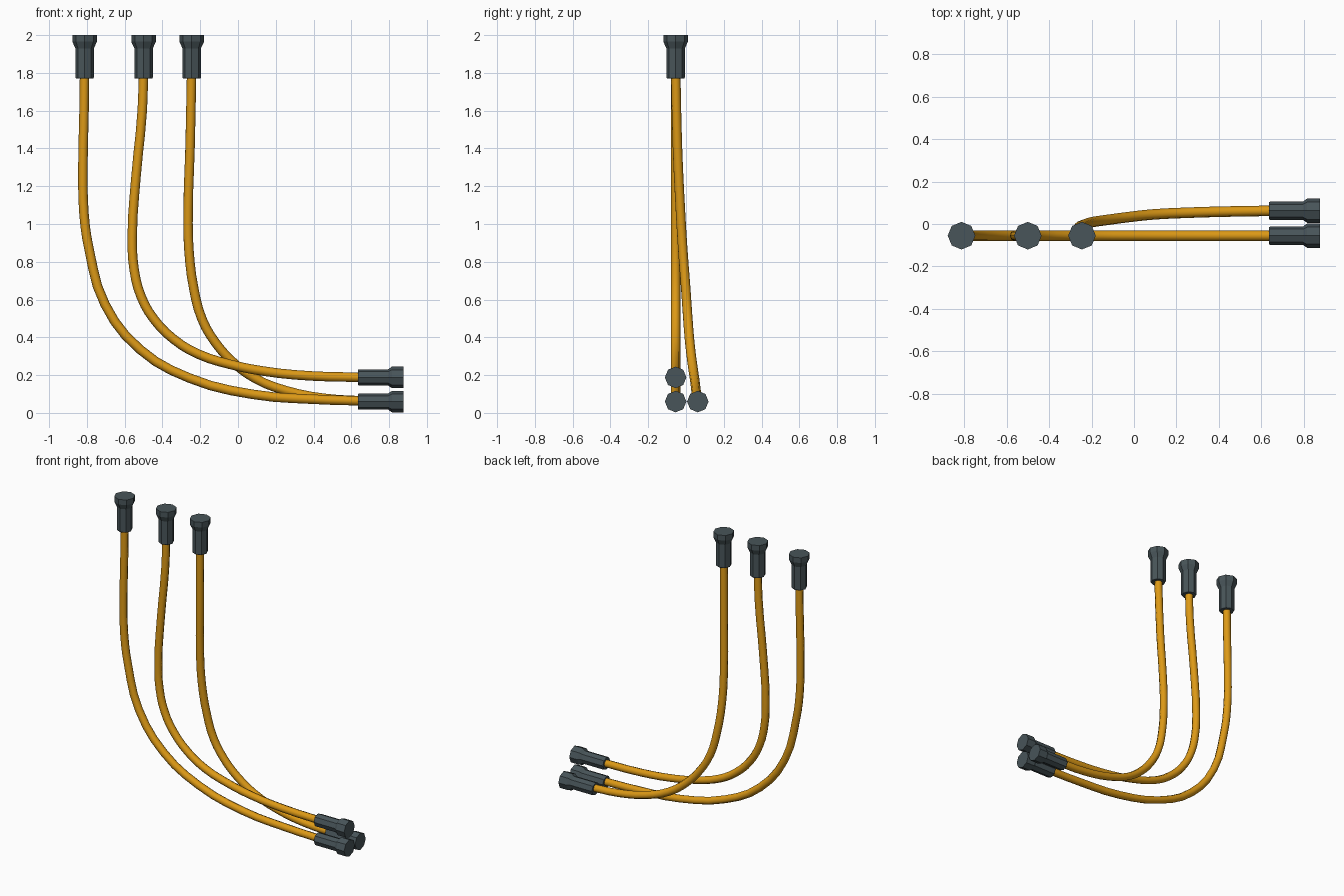
import bpy, bmesh, math
from mathutils import Vector

if "Cube" in bpy.data.objects:
    bpy.data.objects.remove(bpy.data.objects["Cube"])


def material(name, rgb):
    m = bpy.data.materials.new(name)
    m.diffuse_color = (*rgb, 1)
    m.use_nodes = True
    m.node_tree.nodes["Principled BSDF"].inputs["Base Color"].default_value = m.diffuse_color
    return m


ORANGE = material("orange_rubber", (0.72, 0.32, 0.008))
GREY = material("dark_slate", (0.065, 0.09, 0.1))


def cable(name, pts, radius=0.025):
    """Eight-sided tube along a smooth path."""
    cu = bpy.data.curves.new(name, 'CURVE')
    cu.dimensions = '3D'
    cu.bevel_depth = radius
    cu.bevel_resolution = 2
    cu.resolution_u = 3
    cu.use_fill_caps = True
    sp = cu.splines.new('BEZIER')
    sp.bezier_points.add(len(pts) - 1)
    for bp, p in zip(sp.bezier_points, pts):
        bp.co = p
        bp.handle_left_type = bp.handle_right_type = 'AUTO'
    ob = bpy.data.objects.new(name, cu)
    bpy.context.collection.objects.link(ob)
    bpy.ops.object.select_all(action='DESELECT')
    ob.select_set(True)
    bpy.context.view_layer.objects.active = ob
    bpy.ops.object.convert(target='MESH')
    ob = bpy.context.object
    ob.data.materials.clear()
    ob.data.materials.append(ORANGE)
    bpy.ops.object.shade_smooth_by_angle(angle=math.radians(50))


def connector(name, base, direction, profile, sides=8):
    """Octagonal plug: profile of (distance, radius) lathed along direction."""
    bm = bmesh.new()
    rings = []
    for d, r in profile:
        rings.append([bm.verts.new((r * math.cos(2 * math.pi * i / sides),
                                    r * math.sin(2 * math.pi * i / sides), d))
                      for i in range(sides)])
    for a, b in zip(rings, rings[1:]):
        for i in range(sides):
            j = (i + 1) % sides
            bm.faces.new((a[i], a[j], b[j], b[i]))
    bm.faces.new(rings[0][::-1])
    bm.faces.new(rings[-1])
    me = bpy.data.meshes.new(name)
    bm.to_mesh(me)
    bm.free()
    me.materials.append(GREY)
    ob = bpy.data.objects.new(name, me)
    ob.location = base
    ob.rotation_euler = Vector(direction).to_track_quat('Z', 'Y').to_euler()
    bpy.context.collection.objects.link(ob)


Y = -0.055

# cable paths, top to bottom (x, z)
outer = [(-.812, 1.83), (-.815, 1.6), (-.821, 1.3), (-.815, 1.05), (-.788, .865),
         (-.704, .574), (-.519, .336), (-.259, .185), (.079, .098),
         (.4, .072), (.68, .063)]
middle = [(-.5, 1.83), (-.507, 1.6), (-.54, 1.25), (-.56, .93), (-.55, .76),
          (-.513, .616), (-.444, .495), (-.339, .389), (-.212, .312),
          (-.042, .257), (.143, .22), (.38, .196), (.68, .188)]
# the inner cable also drifts backwards (x, y, z)
inner = [(-.245, Y, 1.83), (-.254, -.045, 1.4), (-.264, -.03, 1.08),
         (-.26, -.017, .865), (-.233, -.001, .653), (-.19, .01, .495),
         (-.12, .02, .373), (-.03, .032, .272), (.09, .045, .183),
         (.25, .053, .119), (.46, .059, .077), (.68, .0625, .063)]

cable("outer_cable", [(x, Y, z) for x, z in outer])
cable("middle_cable", [(x, Y, z) for x, z in middle])
cable("inner_cable", inner)

# plugs at the upper and lower cable ends
UPPER = [(0, .046), (.006, .049), (.16, .049), (.195, .065), (.23, .065)]
LOWER = [(0, .04), (.006, .043), (.16, .043), (.18, .057), (.24, .057)]
for n, x in (("outer", -.812), ("middle", -.5), ("inner", -.245)):
    connector(n + "_upper_plug", (x, Y, 1.77), (0, 0, 1), UPPER)
for n, y, z in (("outer", Y, .06), ("middle", Y, .188), ("inner", .0625, .06)):
    connector(n + "_lower_plug", (.635, y, z), (1, 0, 0), LOWER)
